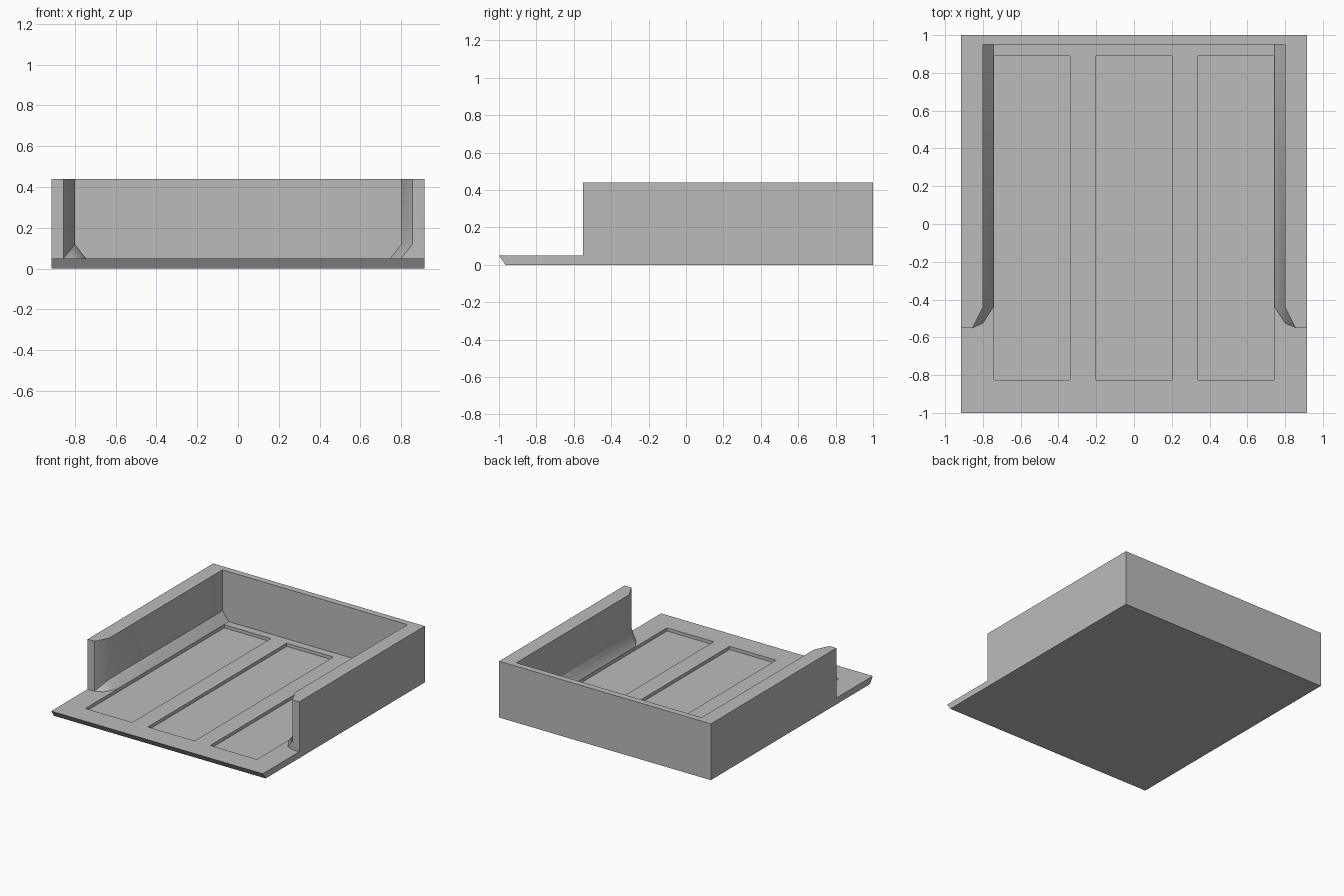
import bpy
import bmesh
import math

cube = bpy.data.objects.get("Cube")
if cube:
    bpy.data.objects.remove(cube, do_unlink=True)

HALF_W, TOP, FLOOR = 0.915, 0.44, 0.05
BACK_IN, WALL_FRONT, FLARE_START = 0.95, -0.55, -0.44

grey = bpy.data.materials.new("plain grey")
grey.use_nodes = True
colour = (0.5, 0.5, 0.5, 1)
grey.diffuse_color = colour
grey.node_tree.nodes["Principled BSDF"].inputs["Base Color"].default_value = colour


def make(name, verts, faces):
    """Mesh object from points and faces, with outward normals."""
    bm = bmesh.new()
    vs = [bm.verts.new(v) for v in verts]
    for f in faces:
        bm.faces.new([vs[i] for i in f])
    bmesh.ops.recalc_face_normals(bm, faces=bm.faces)
    mesh = bpy.data.meshes.new(name)
    bm.to_mesh(mesh)
    bm.free()
    mesh.materials.append(grey)
    obj = bpy.data.objects.new(name, mesh)
    bpy.context.collection.objects.link(obj)
    return obj


def prism(name, profile, x0, x1):
    """Side profile of (y, z) points, extruded along x."""
    n = len(profile)
    verts = [(x, y, z) for x in (x0, x1) for y, z in profile]
    sides = [(i, (i + 1) % n, (i + 1) % n + n, i + n) for i in range(n)]
    return make(name, verts, [range(n), range(n, 2 * n)] + sides)


def box_profile(y0, y1, z0, z1):
    return [(y0, z0), (y1, z0), (y1, z1), (y0, z1)]


def combine(target, other, operation):
    mod = target.modifiers.new(operation.lower(), "BOOLEAN")
    mod.operation, mod.solver, mod.object = operation, "EXACT", other
    bpy.context.view_layer.objects.active = target
    bpy.ops.object.modifier_apply(modifier=mod.name)
    bpy.data.objects.remove(other, do_unlink=True)


def side_wall(name, side):
    """Wall with a sloped foot and a flared front end."""
    inner, flare, toe, foot = 0.8, 0.855, 0.745, 0.12

    def section(y):
        return [(HALF_W, y, FLOOR), (HALF_W, y, TOP), (inner, y, TOP),
                (inner, y, foot), (toe, y, FLOOR)]

    end = [(HALF_W, WALL_FRONT, FLOOR), (HALF_W, WALL_FRONT, TOP),
           (flare, WALL_FRONT, TOP), (flare, WALL_FRONT, foot),
           (inner, -0.525, FLOOR), (flare, WALL_FRONT, FLOOR)]
    verts = section(BACK_IN) + section(FLARE_START) + end
    faces = [range(5)]
    faces += [(i, (i + 1) % 5, (i + 1) % 5 + 5, i + 5) for i in range(5)]
    # Flared end: outside, top, inside, underside and front cap
    faces += [(5, 6, 11, 10), (6, 7, 12, 11), (7, 8, 13, 12),
              (5, 9, 14, 15, 10), (10, 11, 12, 13, 15)]
    if side > 0:
        faces += [(8, 13, 14), (8, 14, 9), (13, 15, 14)]
    else:
        faces += [(8, 13, 15), (8, 15, 14), (8, 14, 9)]
    return make(name, [(side * x, y, z) for x, y, z in verts], faces)


# Floor with an undercut front lip
tray = prism("open_tray", [(-1, FLOOR), (-0.965, 0), (1, 0), (1, FLOOR)],
             -HALF_W, HALF_W)

# Three sunken floor panels
for centre in (-0.54, 0, 0.54):
    cutter = prism("panel_cutter", box_profile(-0.825, 0.89, 0.025, 0.1),
                   centre - 0.202, centre + 0.202)
    cutter.hide_render = True
    combine(tray, cutter, "DIFFERENCE")

# Back and side walls
combine(tray, prism("back_wall", box_profile(BACK_IN, 1, FLOOR, TOP),
                    -HALF_W, HALF_W), "UNION")
for name, side in (("left_wall", 1), ("right_wall", -1)):
    combine(tray, side_wall(name, side), "UNION")

# Merge flat regions, then soften only the flare
bm = bmesh.new()
bm.from_mesh(tray.data)
bmesh.ops.remove_doubles(bm, verts=bm.verts, dist=0.0001)
bmesh.ops.dissolve_limit(bm, angle_limit=math.radians(1), verts=bm.verts, edges=bm.edges)
bm.to_mesh(tray.data)
bm.free()
bpy.ops.object.select_all(action="DESELECT")
tray.select_set(True)
bpy.context.view_layer.objects.active = tray
bpy.ops.object.shade_smooth_by_angle(angle=math.radians(30))
